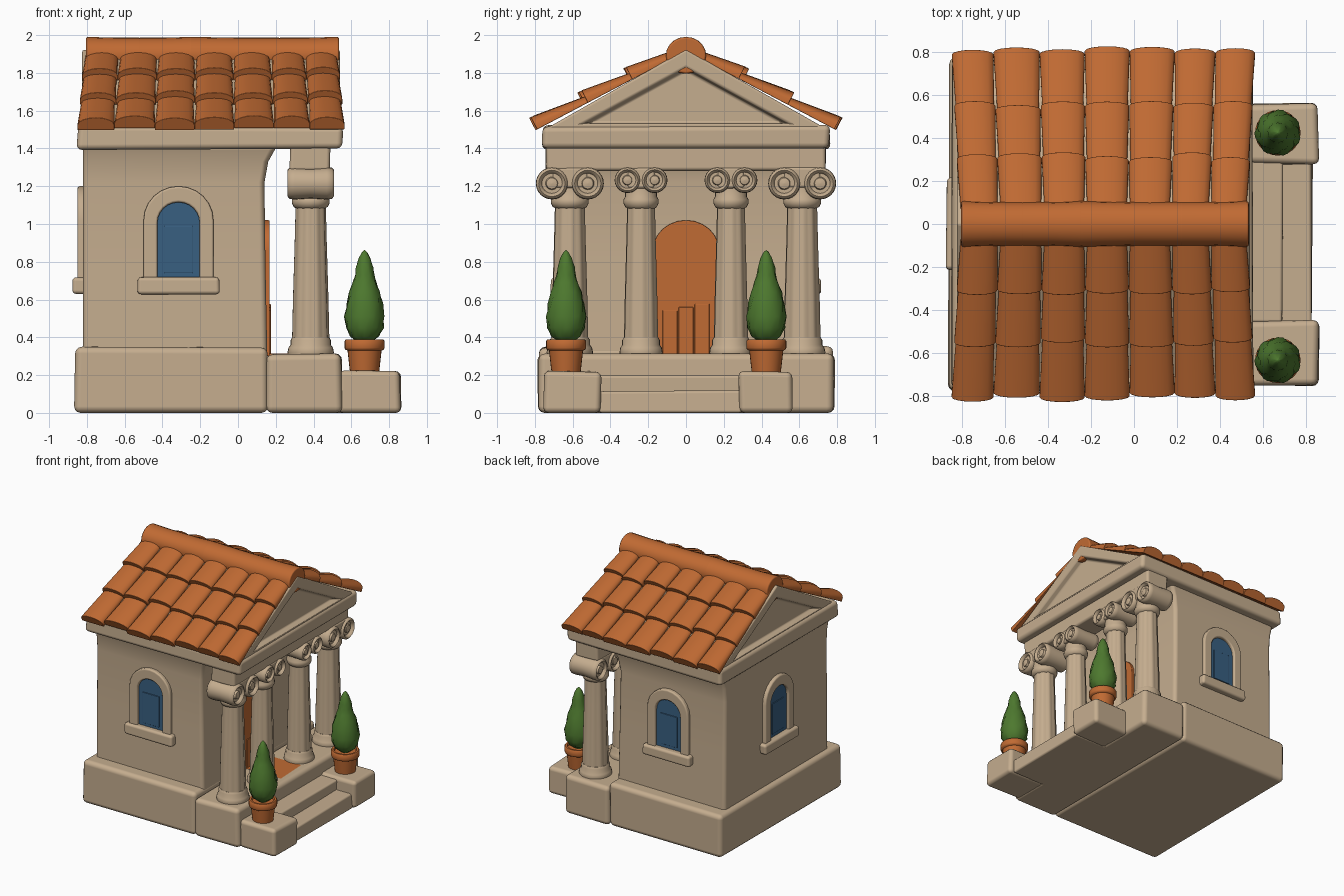
import bpy, bmesh, math, random
from mathutils import Matrix, Vector

if "Cube" in bpy.data.objects:
    bpy.data.objects.remove(bpy.data.objects["Cube"])

random.seed(4)


def material(name, rgb):
    m = bpy.data.materials.new(name)
    m.diffuse_color = (*rgb, 1)
    m.use_nodes = True
    m.node_tree.nodes["Principled BSDF"].inputs["Base Color"].default_value = m.diffuse_color
    return m


STONE = material("sand stone", (0.56, 0.42, 0.275))
CLAY = material("terracotta", (0.53, 0.145, 0.033))
LEAF = material("leaf green", (0.075, 0.19, 0.028))
BLUE = material("shutter blue", (0.04, 0.115, 0.22))


def finish(name, bm, mat, bevel=0.0, xf=None):
    """Turn a bmesh into a softly bevelled, smooth object."""
    if xf:
        bm.transform(xf)
    bmesh.ops.recalc_face_normals(bm, faces=bm.faces)
    me = bpy.data.meshes.new(name)
    bm.to_mesh(me)
    bm.free()
    me.materials.append(mat)
    ob = bpy.data.objects.new(name, me)
    bpy.context.collection.objects.link(ob)
    me.shade_smooth()
    if bevel:
        b = ob.modifiers.new("soft edges", 'BEVEL')
        b.width, b.segments = bevel, 3
        b.limit_method, b.angle_limit = 'ANGLE', math.radians(38)
        b.harden_normals = True
    else:
        me.set_sharp_from_angle(angle=math.radians(50))
    return ob


def loft(name, rings, mat, bevel=0.0, xf=None):
    """Skin equal-sized closed rings and cap both ends."""
    bm = bmesh.new()
    vs = [[bm.verts.new(p) for p in r] for r in rings]
    n = len(rings[0])
    for a, b in zip(vs, vs[1:]):
        for i in range(n):
            j = (i + 1) % n
            bm.faces.new((a[i], a[j], b[j], b[i]))
    bm.faces.new(vs[0])
    bm.faces.new(vs[-1])
    return finish(name, bm, mat, bevel, xf)


def box(name, x, y, z, mat=STONE, bevel=0.025, wob=0.006, xf=None):
    """Block from ranges, corners nudged for a hand-carved look."""
    def w():
        return random.uniform(-wob, wob)
    return loft(name, [[(a + w(), b + w(), c + (w() if c > 0 else 0)) for a, b in
                        ((x[0], y[0]), (x[1], y[0]), (x[1], y[1]), (x[0], y[1]))] for c in z],
                mat, bevel, xf)


def lathe(name, prof, mat, segs=24, xf=None, ripple=lambda k, z: 1):
    rings = [[(max(r, 0.001) * ripple(k, z) * math.cos(math.tau * k / segs),
               max(r, 0.001) * ripple(k, z) * math.sin(math.tau * k / segs), z)
              for k in range(segs)] for r, z in prof]
    return loft(name, rings, mat, 0, xf)


def arch(w, z0, top, rise, n=12):
    """Round-topped outline in (u, z)."""
    s = top - rise
    return [(-w, z0)] + [(-w * math.cos(math.pi * i / n), s + rise * math.sin(math.pi * i / n))
                         for i in range(n + 1)] + [(w, z0)]


# Foundation, porch floor and steps
box("house_base", (-0.865, 0.16), (-0.775, 0.775), (0, 0.35), bevel=0.035)
box("porch_floor", (0.15, 0.55), (-0.785, 0.785), (0, 0.31), bevel=0.035)
box("upper_step", (0.5, 0.69), (-0.46, 0.3), (0, 0.2), bevel=0.015)
box("lower_step", (0.5, 0.83), (-0.46, 0.3), (0, 0.115), bevel=0.015)
box("door_mat", (0.165, 0.5), (-0.14, 0.14), (0.306, 0.314), CLAY, 0, 0)

# Walls, flaring below the eaves
loft("walls", [[(-0.82, -y, z), (x, -y, z), (x, y, z), (-0.82, y, z)]
               for z, x, y in ((0.3, 0.155, 0.67), (0.8, 0.145, 0.665), (1.22, 0.14, 0.66),
                               (1.33, 0.16, 0.67), (1.42, 0.21, 0.7))], STONE, 0.03)

# Entablature and cornice
box("porch_beam", (0.275, 0.49), (-0.74, 0.74), (1.285, 1.43), bevel=0.02)
box("cornice", (-0.85, 0.555), (-0.76, 0.76), (1.395, 1.52), bevel=0.03)

# Gable block with a sunken triangle at both ends
bm = bmesh.new()
outer = [(-0.75, 1.5), (0.75, 1.5), (0, 1.925)]
inner = [(-0.55, 1.53), (0.55, 1.53), (0, 1.83)]
ends = []
for x, d in ((-0.825, 0.045), (0.54, -0.045)):
    o = [bm.verts.new((x, *p)) for p in outer]
    i1 = [bm.verts.new((x, *p)) for p in inner]
    i2 = [bm.verts.new((x + d, p[0] * 0.93, 1.535 + (p[1] - 1.53) * 0.93)) for p in inner]
    for a, b in ((o, i1), (i1, i2)):
        for k in range(3):
            bm.faces.new((a[k], a[(k + 1) % 3], b[(k + 1) % 3], b[k]))
    bm.faces.new(i2)
    ends.append(o)
for k in range(3):
    bm.faces.new((ends[0][k], ends[0][(k + 1) % 3], ends[1][(k + 1) % 3], ends[1][k]))
finish("gable", bm, STONE, 0.012)

# Roof tiles: barrel shapes in overlapping rows on both slopes
edges = [-0.85, -0.655, -0.44, -0.23, -0.02, 0.19, 0.38, 0.565]
rows = [(0.03, 0.29), (0.25, 0.53), (0.48, 0.785)]
nrm = Vector((0, 0.466, 0.885))


def tile_ring(xc, hw, y, lift, crown, side):
    base = Vector((xc, y, 1.915 - 0.526 * y))
    pts = [base + Vector((hw, 0, 0)), base + Vector((-hw, 0, 0))]
    for i in range(9):
        u = -math.cos(math.pi * i / 8)
        h = lift + crown * math.sqrt(max(0, 1 - u * u))
        pts.append(base + Vector((hw * u, 0, 0)) + nrm * h)
    return [(p.x, p.y * side, p.z) for p in pts]


for side in (-1, 1):
    for r, (ya, yb) in enumerate(rows):
        for a, b in zip(edges, edges[1:]):
            rings = []
            j = random.uniform(-0.012, 0.012)
            for t in (0, 0.5, 1):
                y = ya + (yb + j - ya) * t
                k = 0.945 + 0.055 * y / 0.8
                xc = -0.14 + ((a + b) / 2 + 0.14) * k
                hw = (b - a) / 2 * k * (0.91 + 0.09 * t)
                rings.append(tile_ring(xc, hw, y, 0.004 + 0.026 * t, 0.028 + 0.016 * t, side))
            loft("roof_tile", rings, CLAY, 0.01)

# Ridge caps
ridge = [-0.795, -0.52, -0.25, 0.22, 0.525]
for i, (a, b) in enumerate(zip(ridge, ridge[1:])):
    s = 1.0 if i % 2 == 0 else 0.95
    loft("ridge_tile", [[(x, 0.107 * f * math.cos(math.tau * k / 20),
                          1.893 + 0.098 * f * math.sin(math.tau * k / 20)) for k in range(20)]
                        for x, f in ((a - 0.01, s), ((a + b) / 2, 0.95), (b + 0.01, 1.95 - s))],
         CLAY, 0.012)

# Columns with scrolled capitals
for side in (-1, 1):
    for y, off, r, w in ((0.615, 0.095, 0.085, 1.0), (0.238, 0.072, 0.068, 0.93)):
        at = Matrix.Translation((0.385, y * side, 0))
        lathe("column_shaft", [(0.1 * w, 0.35), (0.098 * w, 0.42), (0.094 * w, 0.6), (0.085 * w, 0.9),
                               (0.08 * w, 1.1), (0.08 * w, 1.2)], STONE, 40, at,
              lambda k, z: 1.0 if k % 4 < 2 else 0.95)
        lathe("column_foot", [(0, 0.29), (0.115 * w, 0.29), (0.123 * w, 0.32), (0.118 * w, 0.345),
                              (0.107 * w, 0.36), (0.107 * w, 0.385), (0.098 * w, 0.4), (0, 0.4)],
              STONE, 28, at)
        lathe("column_neck", [(0.07, 1.08), (0.09 * w, 1.09), (0.1 * w, 1.11), (0.1 * w, 1.13),
                              (0.09 * w, 1.145), (0.09 * w, 1.2)], STONE, 28, at)
        box("capital_block", (-0.105, 0.105), (-off, off), (1.19, 1.3), bevel=0.015, wob=0.003, xf=at)
        half = [(1.0, 0.085), (0.97, 0.112), (0.82, 0.122), (0.68, 0.112), (0.62, 0.098),
                (0.4, 0.098), (0.34, 0.112), (0, 0.118)]
        prof = [(r * p, -d) for p, d in reversed(half)] + [(r * 0.93, 0)] + [(r * p, d) for p, d in half]
        for e in (-1, 1):
            lathe("capital_scroll", prof, STONE, 24,
                  Matrix.Translation((0.385, y * side + e * off, 1.3 - r)) @ Matrix.Rotation(math.pi / 2, 4, 'Y'))

# Arched door: local u is sideways, local -y is outwards
turn = Matrix.Translation((0.15, 0, 0)) @ Matrix.Rotation(math.pi / 2, 4, 'Z')
loft("door", [[(u, d, z) for u, z in arch(0.175, 0.3, 1.02, 0.16)] for d in (0.03, -0.018)], CLAY, 0.006, turn)
for u in (-0.085, 0, 0.085):
    box("door_plank", (u - 0.039, u + 0.039), (-0.024, -0.01), (0.305, 0.56 + u * 0.2), CLAY, 0.004, 0, turn)

# Windows on three walls
for place, ang in (((-0.315, -0.662, 0), 0), ((-0.315, 0.662, 0), math.pi), ((-0.82, 0, 0), -math.pi / 2)):
    xf = Matrix.Translation(place) @ Matrix.Rotation(ang, 4, 'Z')
    out, inn = arch(0.185, 0.68, 1.2, 0.18), arch(0.112, 0.68, 1.115, 0.11)
    bm = bmesh.new()
    loops = [[bm.verts.new((u, d, z)) for u, z in o]
             for o, d in ((out, 0.02), (out, -0.03), (inn, -0.03), (inn, 0.02))]
    for a, b in zip(loops, loops[1:] + loops[:1]):
        for k in range(len(out) - 1):
            bm.faces.new((a[k], a[k + 1], b[k + 1], b[k]))
    for k in (0, -1):
        bm.faces.new([l[k] for l in loops])
    finish("window_frame", bm, STONE, 0.012, xf)
    loft("window_shutter", [[(u, d, z) for u, z in inn] for d in (0.02, -0.006)], BLUE, 0, xf)
    box("shutter_panel", (-0.075, 0.075), (-0.012, 0), (0.74, 0.99), BLUE, 0.004, 0, xf)
    box("window_sill", (-0.215, 0.215), (-0.055, 0.03), (0.63, 0.715), STONE, 0.02, 0.004, xf)

# Potted shrubs on their blocks
tree = [(0.03, 0.37), (0.075, 0.405), (0.098, 0.45), (0.104, 0.51), (0.094, 0.58), (0.08, 0.64),
        (0.062, 0.69), (0.05, 0.73), (0.045, 0.77), (0.03, 0.82), (0.014, 0.85), (0, 0.862)]
pot = [(0, 0.2), (0.075, 0.2), (0.08, 0.24), (0.09, 0.33), (0.102, 0.335), (0.106, 0.345),
       (0.106, 0.38), (0.1, 0.388), (0.085, 0.388), (0.08, 0.37), (0, 0.37)]
for y, ya, yb in ((0.425, 0.28, 0.56), (-0.635, -0.755, -0.45)):
    box("shrub_block", (0.53, 0.86), (ya, yb), (0, 0.22), bevel=0.03)
    at = Matrix.Translation((0.67, y, 0))
    lathe("pot", pot, CLAY, 28, at)
    lathe("shrub", tree, LEAF, 28, at, lambda k, z: 1 + 0.06 * math.sin(math.tau * k / 28 * 7 + z * 45))
